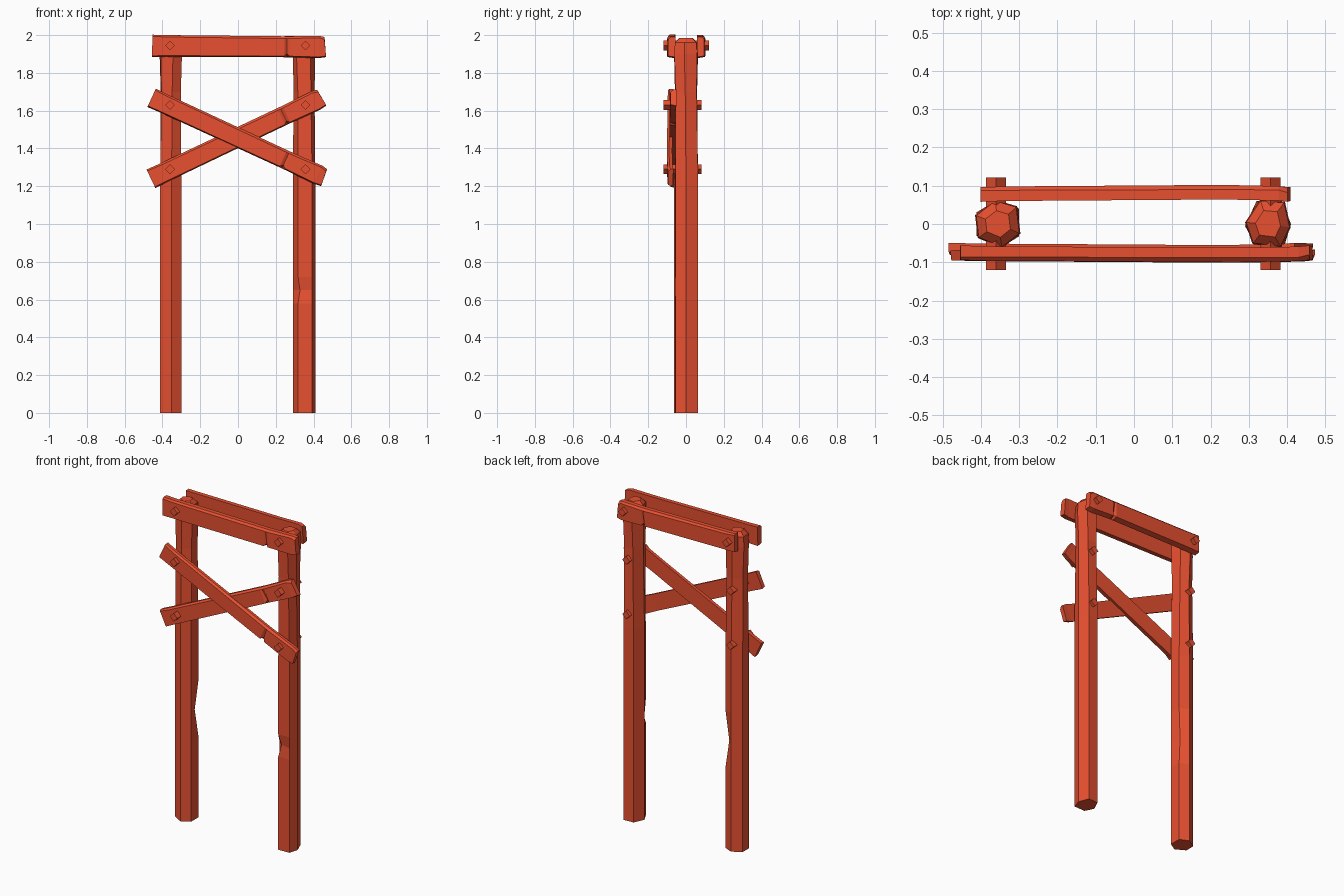
import bpy, bmesh
from math import radians, sin, cos, pi
from mathutils import Matrix, Vector

if "Cube" in bpy.data.objects:
    bpy.data.objects.remove(bpy.data.objects["Cube"])

mat = bpy.data.materials.new("red_wood")
mat.diffuse_color = (0.8, 0.08, 0.03, 1)
mat.use_nodes = True
mat.node_tree.nodes["Principled BSDF"].inputs["Base Color"].default_value = mat.diffuse_color


def loft(name, rings, matrix=Matrix()):
    """Skin a list of equal-length vertex rings and cap both ends."""
    bm = bmesh.new()
    rows = [[bm.verts.new(matrix @ Vector(p)) for p in r] for r in rings]
    n = len(rows[0])
    for a, b in zip(rows, rows[1:]):
        for i in range(n):
            j = (i + 1) % n
            bm.faces.new((a[i], a[j], b[j], b[i]))
    bm.faces.new(rows[0])
    bm.faces.new(rows[-1])
    bmesh.ops.recalc_face_normals(bm, faces=bm.faces[:])
    me = bpy.data.meshes.new(name)
    bm.to_mesh(me)
    bm.free()
    ob = bpy.data.objects.new(name, me)
    ob.data.materials.append(mat)
    bpy.context.collection.objects.link(ob)
    return ob


def post(name, cx, section, dent, dent_zs, twist):
    """Rough six-sided post with one hewn dent in an edge and a worn top."""
    lo, mid, hi = dent_zs
    levels = [(0, 1, 0), (lo, 1, 0), (mid, 1, 0), (hi, 1, 0), (1.2, 1, 0),
              (1.7, .92, .5), (1.9, 1, 1), (1.96, .95, 1), (1.985, .55, 1)]
    rings = []
    for z, s, t in levels:
        a = twist * t
        ring = []
        for i, (x, y) in enumerate(section):
            k = s * (0.68 if z == mid and i == dent else 1)
            ring.append((cx + k * (x * cos(a) - y * sin(a)),
                         k * (x * sin(a) + y * cos(a)), z))
        rings.append(ring)
    return loft(name, rings)


def plank(name, length, height, depth, centre, angle=0, back=False):
    """Hand-cut plank: slightly bowed, chamfered, nicked, with uneven ends."""
    L, h, d = length / 2, height / 2, depth / 2
    # position, outward shift, height factor, chamfer, nick, end slant
    stations = [(-1, -.003, 1.0, .008, 0, 0),
                (-.85, -.001, .97, .010, 0, 0),
                (.52, .003, .94, .012, 0, 0),
                (.55, .003, .94, .012, .014, 0),
                (.58, .003, .94, .012, 0, 0),
                (.92, 0, 1.0, .010, 0, 0),
                (1, -.003, .9, .014, 0, .008)]
    rings = []
    for t, o, k, c, nick, slant in stations:
        x, top = t * L, h * k
        pts = [(d - .002, -top), (-d + nick, -top + .006 + nick),
               (-d, top - c), (-d + c, top), (d, top)]
        rings.append([(x - slant * (z > 0), y - o, z) for y, z in pts])
    m = Matrix.Translation(centre) @ Matrix.Rotation(-radians(angle), 4, 'Y')
    if back:
        m = m @ Matrix.Scale(-1, 4, (0, 1, 0))
    return loft(name, rings, m)


def peg(name, x, z, y0, y1, r=0.026):
    """Square peg turned on its corner, running through the post."""
    rings = [[(x + r * cos(i * pi / 2), y, z + r * sin(i * pi / 2))
              for i in range(4)] for y in (y0, y1)]
    return loft(name, rings)


# Uprights
post("left_post", -0.355,
     [(-.057, -.03), (.003, -.064), (.055, -.032), (.055, .04),
      (0, .064), (-.057, .03)], 3, (.5, .67, .86), .12)
post("right_post", 0.35,
     [(-.06, -.005), (-.032, -.058), (.043, -.056), (.06, 0),
      (.035, .064), (-.03, .06)], 1, (.58, .65, .72), -.15)

# Top beams, front and back
plank("front_beam", .92, .118, .038, (.006, -.078, 1.94), -.4)
plank("back_beam", .81, .118, .038, (.004, .08, 1.94), -.4, back=True)

# Crossed braces
plank("front_brace", 1.01, .106, .028, (.001, -.084, 1.456), -24.8)
plank("rear_brace", 1.005, .108, .032, (-.007, -.068, 1.455), 25.4)

# Pegs through beams and braces
for side, x in (("left", -.36), ("right", .357)):
    peg(side + "_beam_peg", x, 1.945, -.12, .122)
    peg(side + "_upper_peg", x, 1.63, -.12, .081)
    peg(side + "_lower_peg", x, 1.29, -.12, .081)
